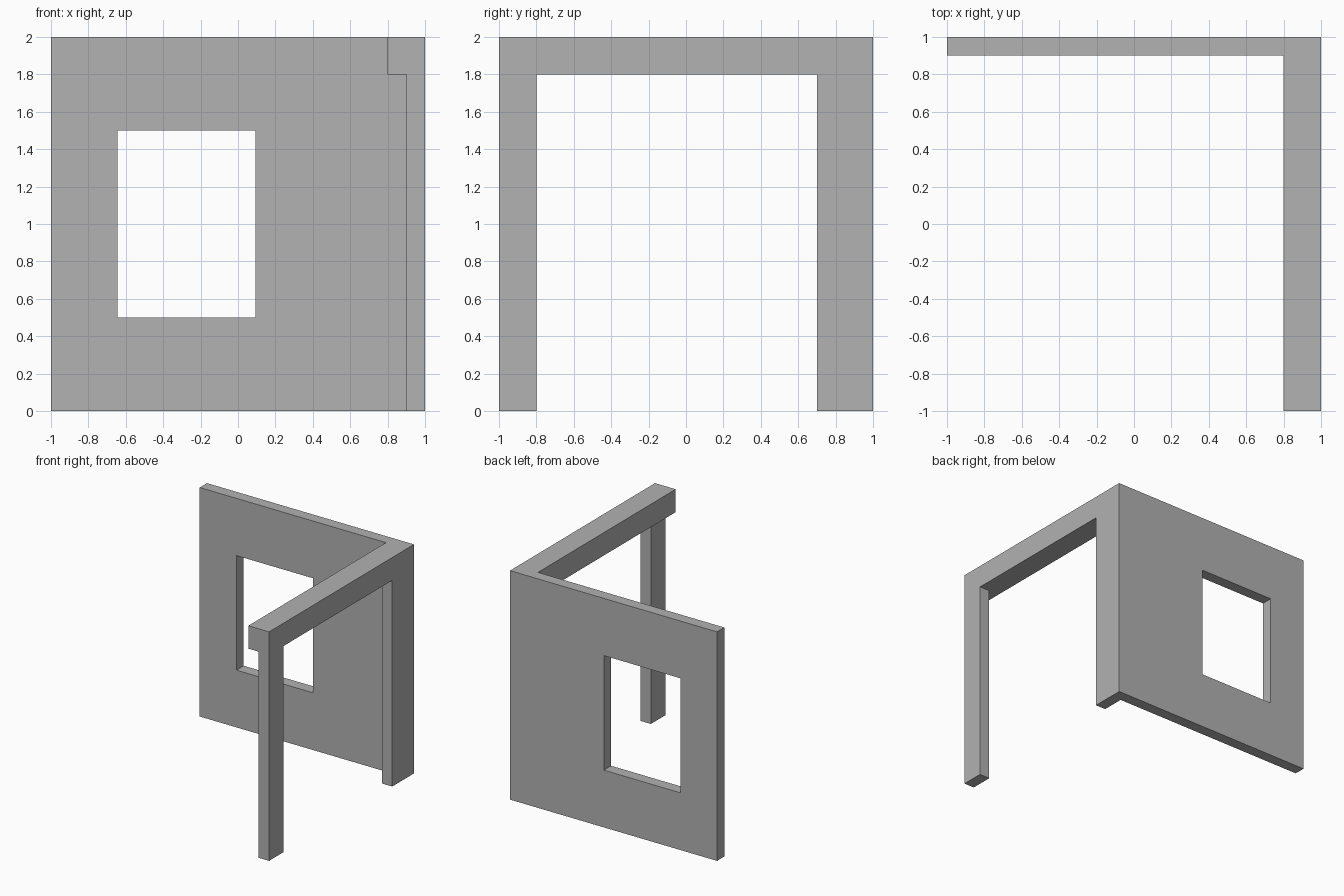
import bpy
import bmesh
from mathutils import Vector

default = bpy.data.objects.get("Cube")
if default:
    bpy.data.objects.remove(default, do_unlink=True)

grey = bpy.data.materials.new("plain grey")
grey.use_nodes = True
colour = (0.445, 0.445, 0.445, 1)
grey.diffuse_color = colour
grey.node_tree.nodes["Principled BSDF"].inputs["Base Color"].default_value = colour


def box(name, low, high):
    """Flat-shaded box between two opposite corners."""
    low, high = Vector(low), Vector(high)
    size, centre = high - low, (low + high) / 2
    bm = bmesh.new()
    bmesh.ops.create_cube(bm, size=1)
    bmesh.ops.scale(bm, verts=bm.verts, vec=size)
    mesh = bpy.data.meshes.new(name)
    bm.to_mesh(mesh)
    bm.free()
    mesh.materials.append(grey)
    obj = bpy.data.objects.new(name, mesh)
    obj.location = centre
    bpy.context.collection.objects.link(obj)
    return obj


# Back wall with a rectangular window opening
wall = box("back_wall", (-1, 0.9, 0), (1, 1, 2))
cutter = box("window_cutter", (-0.645, 0.8, 0.5), (0.093, 1.1, 1.5))
cutter.hide_render = True
cutter.hide_viewport = True
cutter.display_type = 'WIRE'
opening = wall.modifiers.new("window_opening", 'BOOLEAN')
opening.operation = 'DIFFERENCE'
opening.solver = 'EXACT'
opening.object = cutter

# Open left side: a deep beam carried by two thinner posts
box("side_beam", (0.8, -1, 1.8), (1, 0.9, 2))
box("front_post", (0.9, -1, 0), (1, -0.8, 1.8))
box("rear_post", (0.9, 0.7, 0), (1, 0.9, 1.8))
